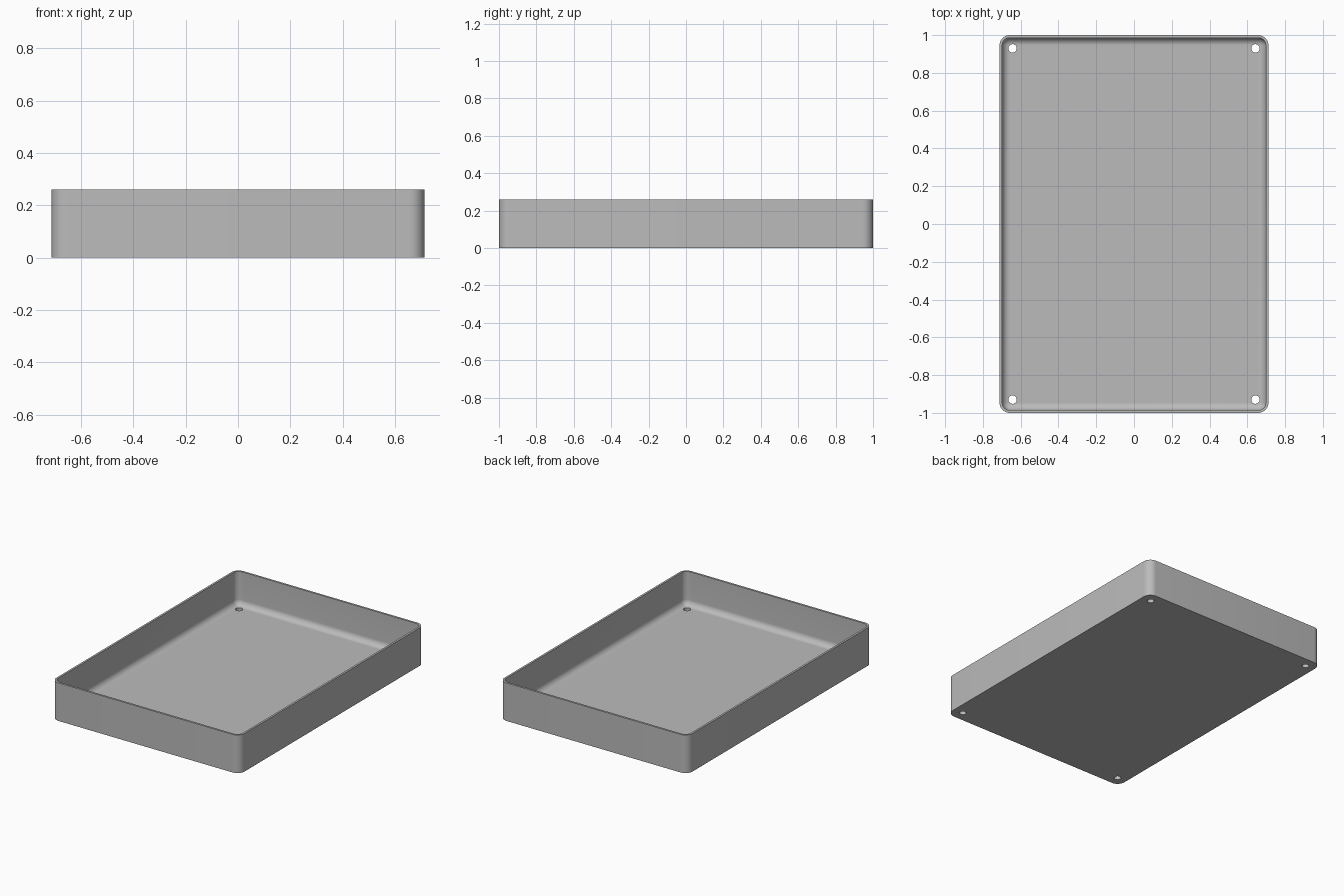
import bpy, bmesh, math

if "Cube" in bpy.data.objects:
    bpy.data.objects.remove(bpy.data.objects["Cube"], do_unlink=True)

HALF_X, HALF_Y, HEIGHT = 0.712, 1.0, 0.26
CORNER, WALL, FLOOR, FILLET = 0.055, 0.014, 0.03, 0.04
STEPS = 10

grey = bpy.data.materials.new("plain grey")
grey.use_nodes = True
grey.diffuse_color = (0.5, 0.5, 0.5, 1)
grey.node_tree.nodes["Principled BSDF"].inputs["Base Color"].default_value = (0.5, 0.5, 0.5, 1)


def rounded_ring(bm, inset, z):
    """Rounded rectangle of vertices, inset from the outer wall."""
    radius = max(CORNER - inset, 0.004)
    cx, cy = HALF_X - inset - radius, HALF_Y - inset - radius
    ring = []
    for quarter, (sx, sy) in enumerate([(1, 1), (-1, 1), (-1, -1), (1, -1)]):
        for i in range(STEPS + 1):
            a = (quarter + i / STEPS) * math.pi / 2
            ring.append(bm.verts.new((sx * cx + radius * math.cos(a),
                                      sy * cy + radius * math.sin(a), z)))
    return ring


# Wall section from the underside, over the rim, down to the floor fillet
section = [(0, 0), (0, HEIGHT), (WALL, HEIGHT)]
for i in range(STEPS + 1):
    a = i / STEPS * math.pi / 2
    section.append((WALL + FILLET * (1 - math.cos(a)),
                    FLOOR + FILLET * (1 - math.sin(a))))

bm = bmesh.new()
rings = [rounded_ring(bm, inset, z) for inset, z in section]
for low, high in zip(rings, rings[1:]):
    for i in range(len(low)):
        j = (i + 1) % len(low)
        bm.faces.new((low[i], low[j], high[j], high[i]))
bm.faces.new(rings[0][::-1])
bm.faces.new(rings[-1])
bmesh.ops.recalc_face_normals(bm, faces=bm.faces)
mesh = bpy.data.meshes.new("tray")
bm.to_mesh(mesh)
bm.free()
tray = bpy.data.objects.new("tray", mesh)
bpy.context.collection.objects.link(tray)
mesh.materials.append(grey)

# Screw holes through the floor corners
bm = bmesh.new()
for sx in (-1, 1):
    for sy in (-1, 1):
        made = bmesh.ops.create_cone(bm, cap_ends=True, segments=32,
                                     radius1=0.022, radius2=0.022, depth=0.2)
        bmesh.ops.translate(bm, verts=made["verts"], vec=(sx * 0.643, sy * 0.93, 0))
cut_mesh = bpy.data.meshes.new("hole_cutter")
bm.to_mesh(cut_mesh)
bm.free()
cut_mesh.materials.append(grey)
cutter = bpy.data.objects.new("hole_cutter", cut_mesh)
bpy.context.collection.objects.link(cutter)
cutter.hide_render = True

# Apply the cut, then drop the cutter
holes = tray.modifiers.new("screw_holes", "BOOLEAN")
holes.operation = "DIFFERENCE"
holes.solver = "EXACT"
holes.object = cutter
bpy.ops.object.select_all(action="DESELECT")
bpy.context.view_layer.objects.active = tray
tray.select_set(True)
bpy.ops.object.modifier_apply(modifier=holes.name)
bpy.data.objects.remove(cutter, do_unlink=True)
bpy.ops.object.shade_smooth_by_angle(angle=math.radians(30))
